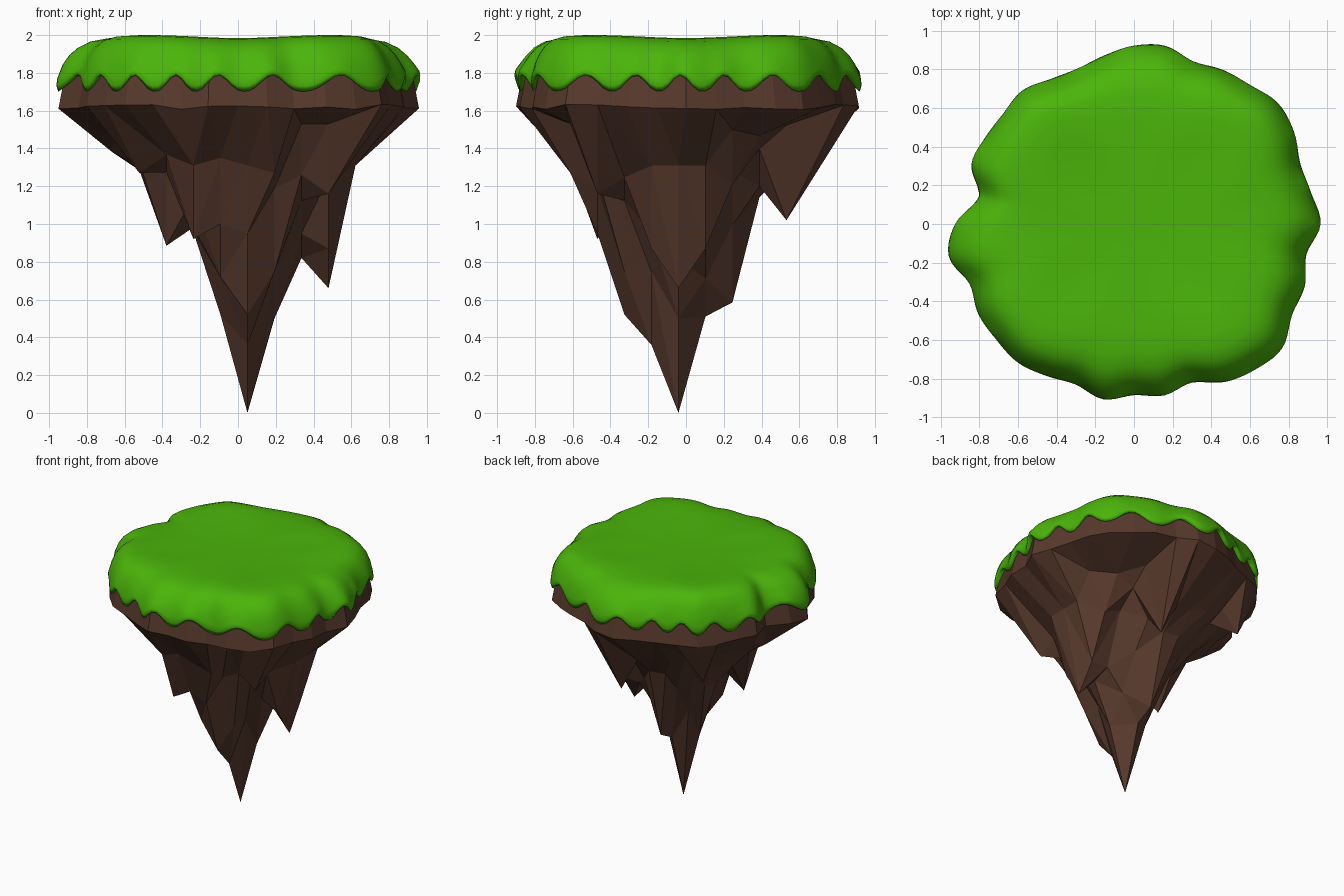
import bpy, bmesh, math, random
from mathutils import Vector
from mathutils.geometry import delaunay_2d_cdt

random.seed(4)
cube = bpy.data.objects.get("Cube")
if cube:
    bpy.data.objects.remove(cube, do_unlink=True)

# Island outline: radius every ten degrees, counter-clockwise from +x
OUTLINE = [.965, .93, .915, .955, .972, .937, .92, .895, .935, .922, .885, .855,
           .865, .90, .885, .89, .895, .815, .925, .972, .905, .93, .93, .935,
           .907, .883, .92, .885, .90, .873, .943, .98, 1.0, .943, .94, .905]
COUNT = len(OUTLINE)


def material(name, colour):
    mat = bpy.data.materials.new(name)
    mat.use_nodes = True
    mat.diffuse_color = (*colour, 1)
    bsdf = mat.node_tree.nodes["Principled BSDF"]
    bsdf.inputs["Base Color"].default_value = (*colour, 1)
    bsdf.inputs["Roughness"].default_value = 0.9
    return mat


def finish(bm, name, mat):
    bmesh.ops.recalc_face_normals(bm, faces=bm.faces)
    mesh = bpy.data.meshes.new(name)
    bm.to_mesh(mesh)
    bm.free()
    obj = bpy.data.objects.new(name, mesh)
    bpy.context.collection.objects.link(obj)
    mesh.materials.append(mat)
    return obj


def bridge(bm, a, b):
    n = len(a)
    for k in range(n):
        bm.faces.new((a[k], a[(k + 1) % n], b[(k + 1) % n], b[k]))


def radius(angle):
    """Smooth curve through the outline samples."""
    t = angle / math.tau * COUNT
    k = math.floor(t)
    f = t - k
    a, b, c, d = (OUTLINE[(k + s) % COUNT] for s in (-1, 0, 1, 2))
    return b + .5 * f * (c - a + f * (2*a - 5*b + 4*c - d + f * (3*(b - c) + d - a)))


def lerp_profile(profile, r):
    for (r0, z0), (r1, z1) in zip(profile, profile[1:]):
        if r <= r1:
            return z0 + (z1 - z0) * (r - r0) / (r1 - r0)
    return profile[-1][1]


# Rock underside: a faceted height field on a square grid, with hanging spikes
STEP, TIP = .143, Vector((.05, -.04))
SLOPE = [(0, 0), (.15, .55), (.21, .72), (.29, .93), (.43, 1.13),
         (.58, 1.29), (.72, 1.41), (.9, 1.58)]
# Grid rows from front to back: {column: height}
SPIKES = {
    -4: {-2: 1.31, -1: 1.35, 0: 1.31, 1: 1.27, 2: 1.53, 3: 1.53},
    -3: {-2: .92, -1: 1.0, 0: .95, 2: 1.26, 3: 1.16},
    -2: {-4: 1.27, -1: .72, 0: .52, 1: .75},
    -1: {-3: .885, 0: .36, 2: .95, 3: .87, 4: 1.31},
    0: {-5: 1.38, -1: .52, 0: 0, 1: .5, 2: .82, 3: .66, 4: 1.31},
    1: {0: .51, 2: .87, 3: .87, 4: 1.31},
    2: {0: .585, 3: 1.21},
    4: {-4: 1.27, 1: 1.02},
}


def build_rock(mat):
    points, heights = [], []
    for k, r in enumerate(OUTLINE):
        a = math.tau * k / COUNT
        points.append(Vector((math.cos(a), math.sin(a))) * r * .993)
        heights.append(1.62 + random.uniform(-.015, .015))
    for j in range(-5, 5):
        for i in range(-5, 5):
            p = TIP + Vector((i, j)) * STEP
            z = SPIKES.get(j, {}).get(i)
            if z is None:
                if p.length > .7:
                    continue
                r = (p - TIP).length
                z = lerp_profile(SLOPE, r) + random.uniform(0, .06) * (r > .2)
                if i >= 2 and j >= 2:
                    z = min(z + .14, 1.58)
            points.append(p)
            heights.append(z)
    flat, _, tris, source, _, _ = delaunay_2d_cdt(
        points, [], [list(range(COUNT))], 1, 1e-5)
    bm = bmesh.new()
    verts = [bm.verts.new((p.x, p.y, heights[s[0]])) for p, s in zip(flat, source)]
    for tri in tris:
        bm.faces.new([verts[k] for k in tri])
    # Upright rim wall and hidden lid
    by_source = {s[0]: v for v, s in zip(verts, source)}
    rim = [by_source[k] for k in range(COUNT)]
    top = [bm.verts.new((v.co.x * .96, v.co.y * .96, 1.81)) for v in rim]
    bridge(bm, rim, top)
    bm.faces.new(top)
    return finish(bm, "rock_underside", mat)


# Grass cap: rounded rings with a scalloped, dripping lower edge
RINGS = [(.94, .04), (.99, 0), (1.0, .03), (.995, .07), (.965, .14), (.93, .19),
         (.885, .23), (.82, .262), (.73, .278), (.6, .282), (.4, .28), (.2, .275)]


def build_grass(mat):
    segments = COUNT * 5
    bm = bmesh.new()
    previous = None
    for scale, rise in RINGS:
        ring = []
        for k in range(segments):
            a = math.tau * k / segments
            notch = abs(math.cos(10 * a + .8 * math.sin(3 * a) + .4)) ** 2.6
            drop = .085 * notch * max(0, 1 - rise / .16)
            # The shoulder is fuller and a little higher on the diagonals
            diagonal = math.sin(2 * a) ** 2 * (rise > .1)
            width = scale + (1 - scale) * .35 * diagonal
            swell = .016 * diagonal * min(1, scale / .6) * rise / .28
            lobes = min(1, width ** 2 + .1)
            r = width * (radius(a) * lobes + .915 * (1 - lobes))
            ring.append(bm.verts.new((r * math.cos(a), r * math.sin(a),
                                      1.702 + rise + drop + swell)))
        if previous:
            bridge(bm, previous, ring)
        previous = ring
    centre = bm.verts.new((0, 0, 1.975))
    for k in range(segments):
        bm.faces.new((previous[k], previous[(k + 1) % segments], centre))
    obj = finish(bm, "grass_cap", mat)
    for poly in obj.data.polygons:
        poly.use_smooth = True
    return obj


build_rock(material("brown rock", (.095, .041, .025)))
build_grass(material("grass green", (.07, .46, .003)))
